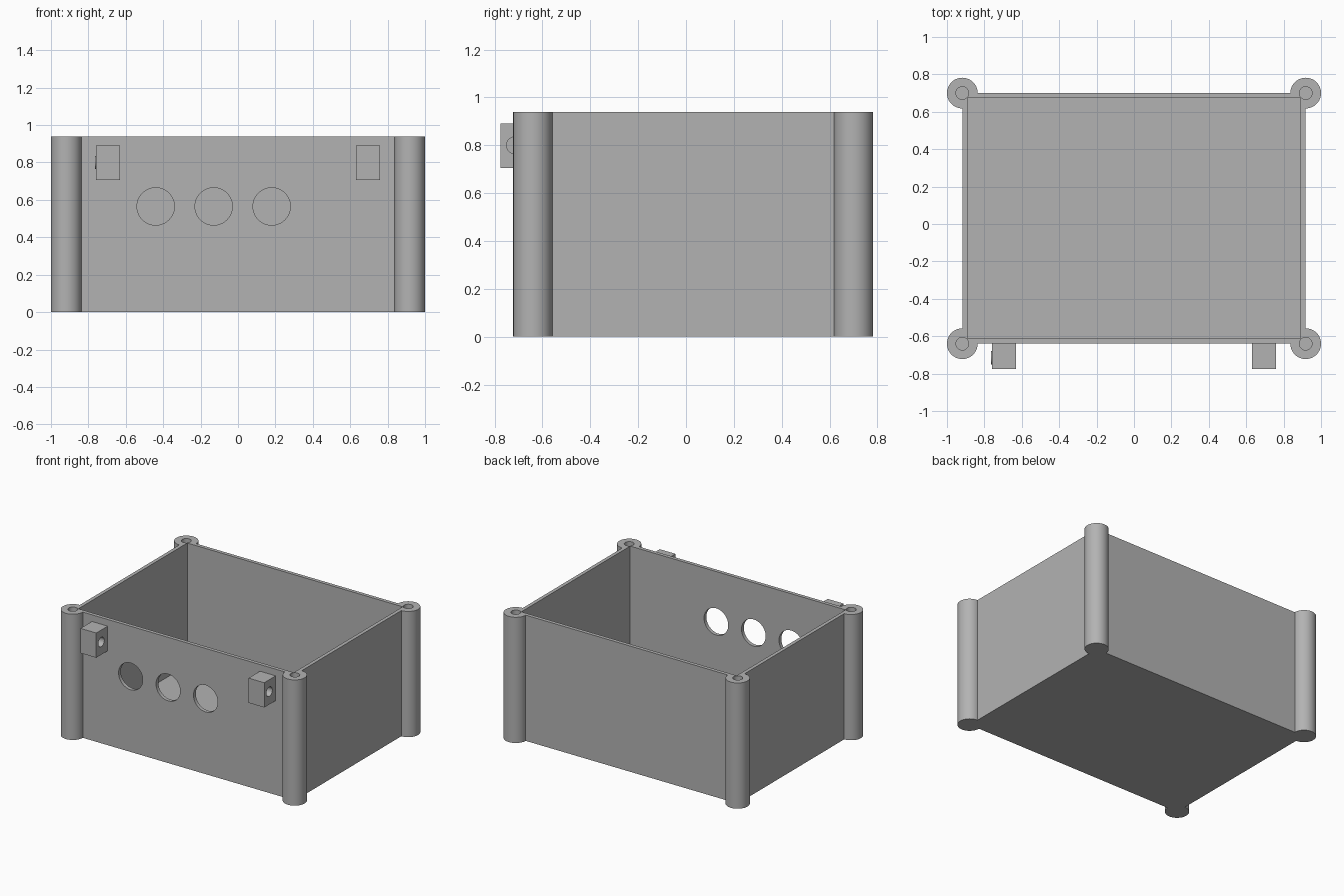
import bpy
from math import pi, radians

if "Cube" in bpy.data.objects:
    bpy.data.objects.remove(bpy.data.objects["Cube"], do_unlink=True)

HEIGHT, WALL = 0.94, 0.027
X, FRONT, BACK = 0.918, -0.64, 0.70
POST_R = 0.082

grey = bpy.data.materials.new("grey plastic")
grey.use_nodes = True
colour = (0.45, 0.45, 0.45, 1)
grey.diffuse_color = colour
grey.node_tree.nodes["Principled BSDF"].inputs["Base Color"].default_value = colour


def box(name, low, high):
    centre = [(a + b) / 2 for a, b in zip(low, high)]
    bpy.ops.mesh.primitive_cube_add(size=1, location=centre)
    ob = bpy.context.object
    ob.name = name
    ob.scale = [b - a for a, b in zip(low, high)]
    bpy.ops.object.transform_apply(location=True, rotation=True, scale=True)
    ob.data.materials.append(grey)
    return ob


def cylinder(name, centre, radius, depth, rotation=(0, 0, 0), sides=64):
    bpy.ops.mesh.primitive_cylinder_add(vertices=sides, radius=radius, depth=depth,
                                        location=centre, rotation=rotation)
    ob = bpy.context.object
    ob.name = name
    bpy.ops.object.transform_apply(location=True, rotation=True, scale=True)
    ob.data.materials.append(grey)
    return ob


def combine(target, tool, operation):
    """Apply a boolean and discard the tool object."""
    tool.hide_render = True
    mod = target.modifiers.new(operation.lower(), 'BOOLEAN')
    mod.operation, mod.object, mod.solver = operation, tool, 'EXACT'
    bpy.context.view_layer.objects.active = target
    bpy.ops.object.modifier_apply(modifier=mod.name)
    bpy.data.objects.remove(tool, do_unlink=True)


def smooth(ob):
    bpy.ops.object.select_all(action='DESELECT')
    ob.select_set(True)
    bpy.context.view_layer.objects.active = ob
    bpy.ops.object.shade_smooth_by_angle(angle=radians(30))


# Case body with round corner posts
case = box("case", (-X, FRONT, 0), (X, BACK, HEIGHT))
corners = [(x, y) for x in (-X, X) for y in (FRONT, BACK)]
for x, y in corners:
    combine(case, cylinder("post", (x, y, HEIGHT / 2), POST_R, HEIGHT), 'UNION')

# Open rectangular cavity
combine(case, box("cavity_cutter", (-X + WALL, FRONT + WALL, WALL),
                  (X - WALL, BACK - WALL, HEIGHT + 0.2)), 'DIFFERENCE')

# Screw holes down the posts, closed at the bottom
for x, y in corners:
    combine(case, cylinder("screw_cutter", (x, y, HEIGHT), 0.034, HEIGHT * 1.7), 'DIFFERENCE')

# Three round openings in the front wall
for x in (-0.44, -0.13, 0.18):
    combine(case, cylinder("opening_cutter", (x, FRONT, 0.565), 0.1, 0.2,
                           (pi / 2, 0, 0)), 'DIFFERENCE')
smooth(case)

# Hinge lugs on the front, each with a sideways pin hole
PIN_Y, PIN_Z, PIN_R = -0.715, 0.8, 0.035
for name, x0, x1 in (("right_lug", -0.76, -0.63), ("left_lug", 0.63, 0.76)):
    lug = box(name, (x0, -0.775, 0.705), (x1, FRONT, 0.89))
    combine(lug, cylinder("pin_cutter", ((x0 + x1) / 2, PIN_Y, PIN_Z), PIN_R, 0.3,
                          (0, pi / 2, 0)), 'DIFFERENCE')
    smooth(lug)

# Thin cap closing the outer end of the right lug's pin hole
cap = cylinder("pin_hole_cap", (-0.761, PIN_Y, PIN_Z), PIN_R, 0.008, (0, pi / 2, 0))
smooth(cap)
